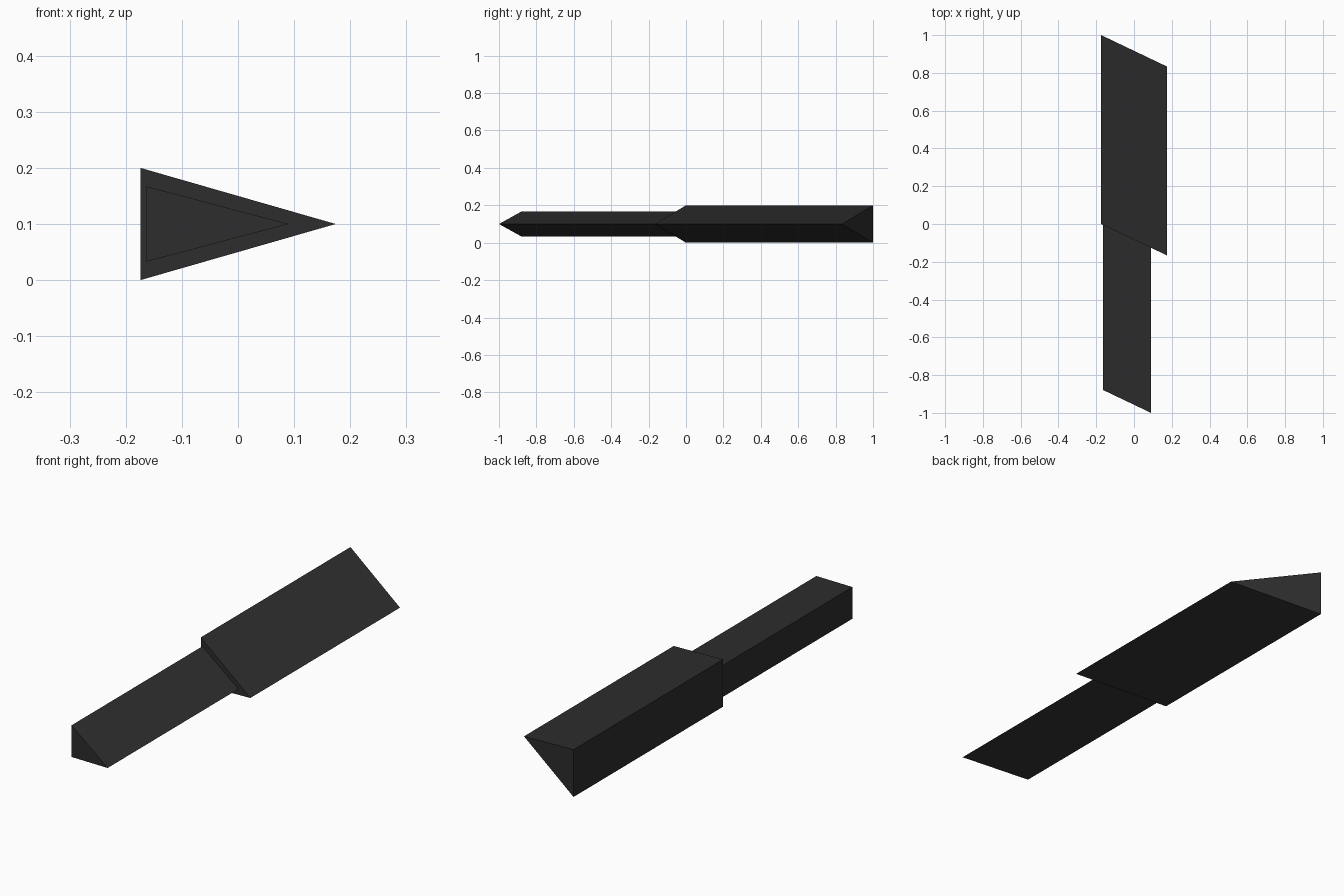
import bpy, bmesh

if "Cube" in bpy.data.objects:
    bpy.data.objects.remove(bpy.data.objects["Cube"])

SLOPE = -0.477  # slant of every end face, y per x

mat = bpy.data.materials.new("charcoal")
mat.diffuse_color = (0.027, 0.027, 0.027, 1)
mat.use_nodes = True
mat.node_tree.nodes["Principled BSDF"].inputs["Base Color"].default_value = mat.diffuse_color


def ring(bm, x0, x1, half, y0):
    """Triangle section lying on a slanted plane; y0 is its y at x = -0.174."""
    pts = [(x0, 0.1 - half), (x1, 0.1), (x0, 0.1 + half)]
    return [bm.verts.new((x, y0 + SLOPE * (x + 0.174), z)) for x, z in pts]


# Wide sleeve stepping down to a narrower bar, as one closed skin
bm = bmesh.new()
rings = [
    ring(bm, -0.174, 0.174, 0.1, 1.0),
    ring(bm, -0.174, 0.174, 0.1, 0.0),
    ring(bm, -0.163, 0.09, 0.067, 0.0),
    ring(bm, -0.163, 0.09, 0.067, -0.874),
]
for a, b in zip(rings, rings[1:]):
    for i in range(3):
        j = (i + 1) % 3
        bm.faces.new((a[i], a[j], b[j], b[i]))
bm.faces.new(rings[0])
bm.faces.new(rings[-1])
bmesh.ops.recalc_face_normals(bm, faces=bm.faces)

mesh = bpy.data.meshes.new("stepped_bar")
bm.to_mesh(mesh)
bm.free()
mesh.materials.append(mat)
bpy.context.collection.objects.link(bpy.data.objects.new("stepped_bar", mesh))
